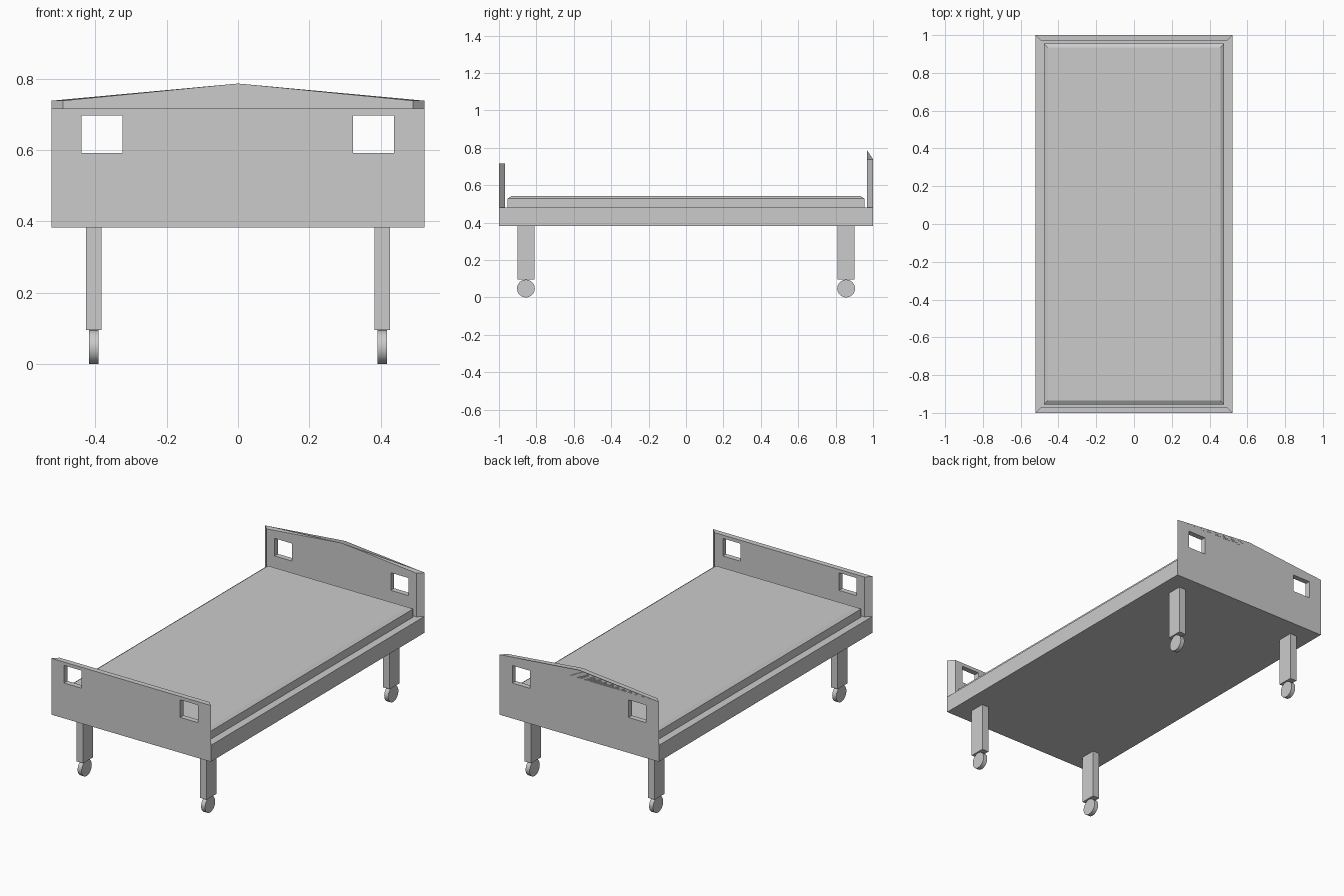
import bpy, bmesh, math
from mathutils import Matrix, Vector

if "Cube" in bpy.data.objects:
    bpy.data.objects.remove(bpy.data.objects["Cube"])


def new_object(name, bm):
    mesh = bpy.data.meshes.new(name)
    bmesh.ops.recalc_face_normals(bm, faces=bm.faces[:])
    bm.to_mesh(mesh)
    bm.free()
    obj = bpy.data.objects.new(name, mesh)
    bpy.context.collection.objects.link(obj)
    return obj


def box_mesh(lo, hi):
    lo, hi = Vector(lo), Vector(hi)
    size = hi - lo
    bm = bmesh.new()
    bmesh.ops.create_cube(bm, size=1, matrix=Matrix.Translation((lo + hi) / 2)
                          @ Matrix.Diagonal((size.x, size.y, size.z, 1)))
    return bm


def top_face(bm):
    return max(bm.faces, key=lambda f: f.calc_center_median().z)


# Frame with a mitred rim; the end rims rise into footboard and headboard
bm = box_mesh((-0.522, -1, 0.383), (0.522, 1, 0.48))
rim = bmesh.ops.inset_individual(bm, faces=[top_face(bm)], thickness=0.045)["faces"]
ends = [(min(rim, key=lambda f: f.calc_center_median().y), 0.716),
        (max(rim, key=lambda f: f.calc_center_median().y), 0.738)]
for face, height in ends:
    board = bmesh.ops.extrude_discrete_faces(bm, faces=[face])["faces"][0]
    for v in board.verts:
        v.co.z = height
# Headboard peak
long_edges = [e for e in board.edges if abs(e.verts[0].co.x - e.verts[1].co.x) > 0.5]
bmesh.ops.subdivide_edges(bm, edges=long_edges, cuts=1)
for v in bm.verts:
    if abs(v.co.x) < 0.01 and v.co.z > 0.73:
        v.co.z = 0.786
bmesh.ops.dissolve_limit(bm, angle_limit=math.radians(1), verts=bm.verts[:], edges=bm.edges[:])
frame = new_object("bed_frame", bm)

# Hand holes through both end boards
for side, x0, x1 in (("left", -0.439, -0.324), ("right", 0.322, 0.437)):
    cutter = new_object("hand_hole_cutter_" + side,
                        box_mesh((x0, -1.1, 0.592), (x1, 1.1, 0.696)))
    cutter.hide_render = True
    cutter.display_type = 'WIRE'
    cutter.hide_set(True)
    mod = frame.modifiers.new("hand_hole_" + side, 'BOOLEAN')
    mod.operation = 'DIFFERENCE'
    mod.solver = 'EXACT'
    mod.object = cutter

# Mattress with a shallow sloped top border
bm = box_mesh((-0.477, -0.955, 0.48), (0.477, 0.955, 0.528))
bmesh.ops.inset_individual(bm, faces=[top_face(bm)], thickness=0.028, depth=0.013)
new_object("mattress", bm)

# Legs and caster wheels
for sx, xn in ((-1, "left"), (1, "right")):
    for sy, yn in ((-1, "front"), (1, "back")):
        x, y = sx * 0.404, sy * 0.856
        new_object(f"{yn}_{xn}_leg",
                   box_mesh((x - 0.022, y - 0.046, 0.095), (x + 0.022, y + 0.046, 0.383)))
        bm = bmesh.new()
        bmesh.ops.create_cone(
            bm, cap_ends=True, segments=32, radius1=0.0475, radius2=0.0475, depth=0.026,
            matrix=Matrix.Translation((x, y, 0.0475)) @ Matrix.Rotation(math.pi / 2, 4, 'Y'))
        wheel = new_object(f"{yn}_{xn}_wheel", bm)
        bpy.ops.object.select_all(action='DESELECT')
        wheel.select_set(True)
        bpy.context.view_layer.objects.active = wheel
        bpy.ops.object.shade_smooth_by_angle(angle=math.radians(30))
